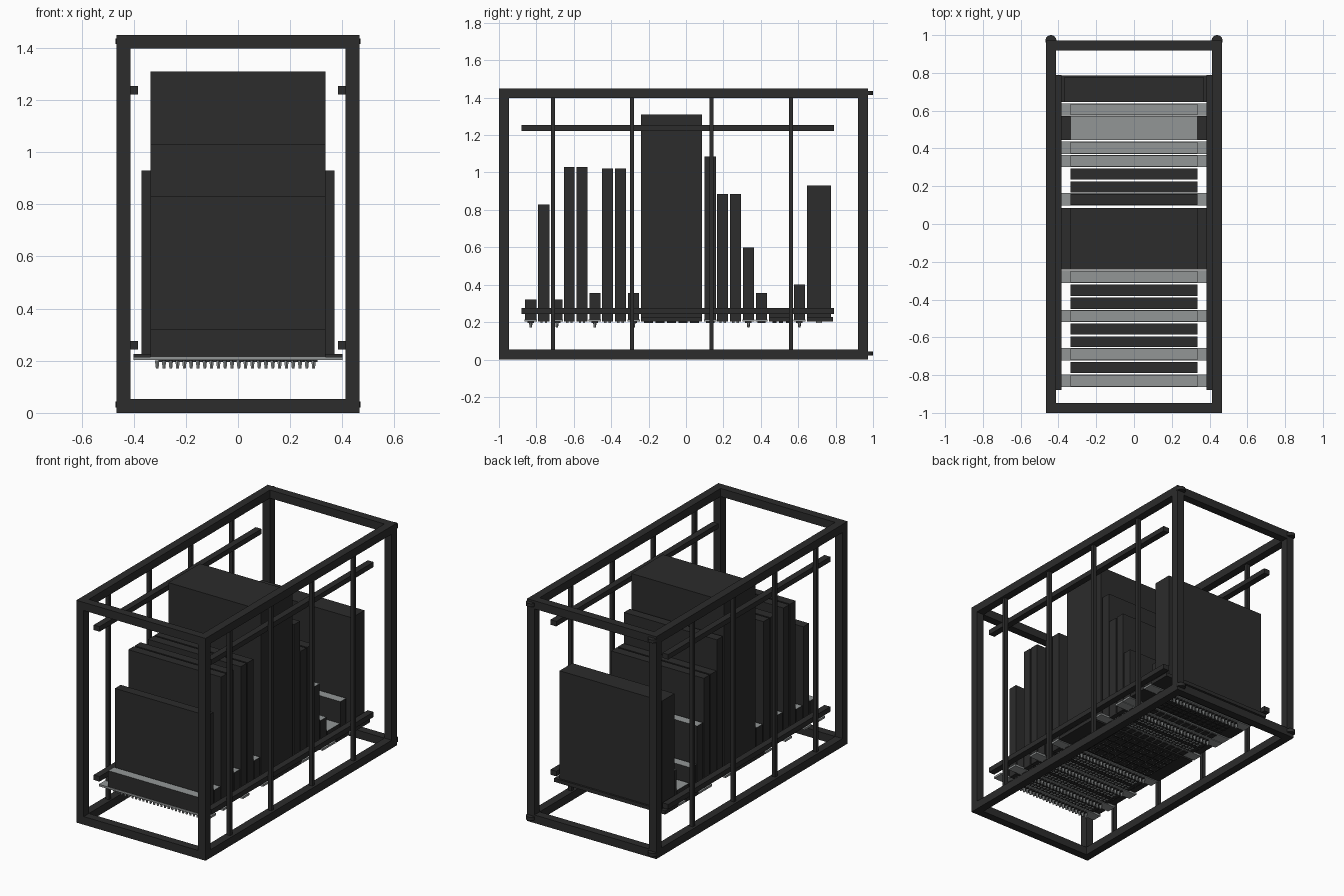
import bpy, bmesh
from mathutils import Vector, Matrix

if "Cube" in bpy.data.objects:
    bpy.data.objects.remove(bpy.data.objects["Cube"])


def material(name, col):
    m = bpy.data.materials.new(name)
    m.diffuse_color = (*col, 1)
    m.use_nodes = True
    m.node_tree.nodes["Principled BSDF"].inputs["Base Color"].default_value = m.diffuse_color
    return m


DARK = material("dark_metal", (0.025, 0.025, 0.025))
GREY = material("grey_metal", (0.29, 0.305, 0.305))


def boxes(name, items, mats=(DARK,), grey_top=False):
    """One object from boxes given as (x0, x1, y0, y1, z0, z1)."""
    bm = bmesh.new()
    for x0, x1, y0, y1, z0, z1 in items:
        c = Vector(((x0 + x1) / 2, (y0 + y1) / 2, (z0 + z1) / 2))
        m = Matrix.Translation(c) @ Matrix.Diagonal((x1 - x0, y1 - y0, z1 - z0, 1))
        bmesh.ops.create_cube(bm, size=1, matrix=m)
    if grey_top:
        for f in bm.faces:
            f.material_index = 1 if f.normal.z > 0.5 else 0
    return finish(name, bm, mats)


def finish(name, bm, mats):
    me = bpy.data.meshes.new(name)
    bm.to_mesh(me)
    bm.free()
    for m in mats:
        me.materials.append(m)
    ob = bpy.data.objects.new(name, me)
    bpy.context.collection.objects.link(ob)
    return ob


def mirrored(items):
    return items + [(-b[1], -b[0], *b[2:]) for b in items]


# outer frame
W, I, T = 0.466, 0.413, 0.053
F, B, H = -1.0, 0.972, 1.45
boxes("corner_posts", mirrored([(I, W, F, F + T, 0, H), (I, W, B - T, B, 0, H)]))
boxes("side_beams", mirrored([(I, W, F + T, B - T, 0, T), (I, W, F + T, B - T, H - T, H)]))
boxes("cross_beams", [(-I, I, y, y + T, z, z + T) for y in (F, B - T) for z in (0, H - T)])

# thin uprights and mounting rails on both sides
boxes("side_uprights", mirrored([(0.425, 0.45, y - 0.011, y + 0.011, T, H - T)
                                 for y in (-0.712, -0.288, 0.136, 0.562)]))
boxes("mounting_rails", mirrored([(0.383, 0.425, -0.88, 0.79, z, z + 0.033) for z in (0.243, 1.221)]))

# hinge discs at the rear corners
bm = bmesh.new()
for x in (-0.44, 0.44):
    for z in (0.032, 1.425):
        bmesh.ops.create_cone(bm, cap_ends=True, segments=24, radius1=0.029, radius2=0.029,
                              depth=0.022, matrix=Matrix.Translation((x, 0.971, z)))
finish("hinge_discs", bm, (DARK,))

# rack units: y0, y1, top z, kind
UNITS = [
    (-0.86, -0.80, 0.32, "patch"), (-0.79, -0.73, 0.83, "switch"),
    (-0.72, -0.66, 0.32, "patch"), (-0.652, -0.595, 1.03, "switch"),
    (-0.585, -0.527, 1.03, "switch"), (-0.517, -0.458, 0.355, "patch"),
    (-0.449, -0.39, 1.02, "switch"), (-0.38, -0.32, 1.02, "switch"),
    (-0.31, -0.25, 0.355, "patch"), (-0.24, 0.085, 1.31, "server"),
    (0.10, 0.16, 1.085, "eared"), (0.166, 0.225, 0.885, "switch"),
    (0.235, 0.294, 0.885, "switch"), (0.305, 0.363, 0.60, "patch"),
    (0.374, 0.433, 0.355, "plain"), (0.445, 0.572, 0.26, "tray"),
    (0.577, 0.636, 0.40, "patch"), (0.646, 0.775, 0.93, "supply"),
]


def peg_row(name, y0, y1, n=24):
    """Tapered connector pegs hanging below a panel."""
    bm = bmesh.new()
    yc = (y0 + y1) / 2
    for i in range(n):
        x = -0.31 + 0.60 * i / (n - 1)
        bmesh.ops.create_cone(bm, cap_ends=True, segments=6, radius1=0.006, radius2=0.010,
                              depth=0.03, matrix=Matrix.Translation((x, yc, 0.186)))
    finish(name, bm, (GREY,))


def ports(name, y0, y1, rows, n, mat, fill=0.55):
    """Rows of small raised ports under a panel."""
    dy, dx = (y1 - y0) / rows, 0.62 / n
    items = []
    for r in range(rows):
        for i in range(n):
            x, y = -0.31 + dx * (i + 0.5), y0 + dy * (r + 0.5)
            hx, hy = dx * fill / 2, dy * fill / 2
            items.append((x - hx, x + hx, y - hy, y + hy, 0.196, 0.203))
    boxes(name, items, (mat,))


for k, (y0, y1, top, kind) in enumerate(UNITS):
    tag = f"{kind}_{k + 1}"
    grey = kind in ("patch", "plain", "tray")
    hw = 0.37 if kind == "supply" else 0.335
    # body
    boxes(f"{tag}_body", [(-hw, hw, y0, y1, 0.224, top)], (DARK, GREY), grey_top=grey)
    # front panel, facing down
    if kind in ("patch", "plain", "eared"):
        boxes(f"{tag}_panel", [(-0.40, 0.40, y0 - 0.003, y1 + 0.003, 0.202, 0.215)], (GREY,))
        boxes(f"{tag}_core", [(-hw, hw, y0, y1, 0.215, 0.224)])
    else:
        pw = 0.335 if kind == "switch" else 0.40
        ye = y1 + 0.012 if kind == "supply" else y1
        boxes(f"{tag}_panel", [(-pw, pw, y0, ye, 0.202, 0.226)])
    # connectors
    if kind == "patch":
        ports(f"{tag}_ports", y0, y1, 1, 24, DARK, 0.6)
        peg_row(f"{tag}_pegs", y0, y1)
    elif kind in ("plain", "eared"):
        ports(f"{tag}_slots", y0, y1, 1, 12, DARK, 0.75)
    elif kind == "switch":
        ports(f"{tag}_ports", y0 + 0.006, y1 - 0.006, 2, 24, GREY, 0.5)
    elif kind == "server":
        ports(f"{tag}_bays", y0 + 0.01, y1 - 0.01, 5, 10, DARK, 0.8)
        ports(f"{tag}_latches", y0 + 0.01, y1 - 0.01, 10, 20, GREY, 0.22)
    elif kind == "tray":
        ports(f"{tag}_vents", y0 + 0.01, y1 - 0.01, 3, 16, DARK, 0.6)
    else:
        ports(f"{tag}_sockets", y0 + 0.03, y1 - 0.03, 1, 9, GREY, 0.45)
